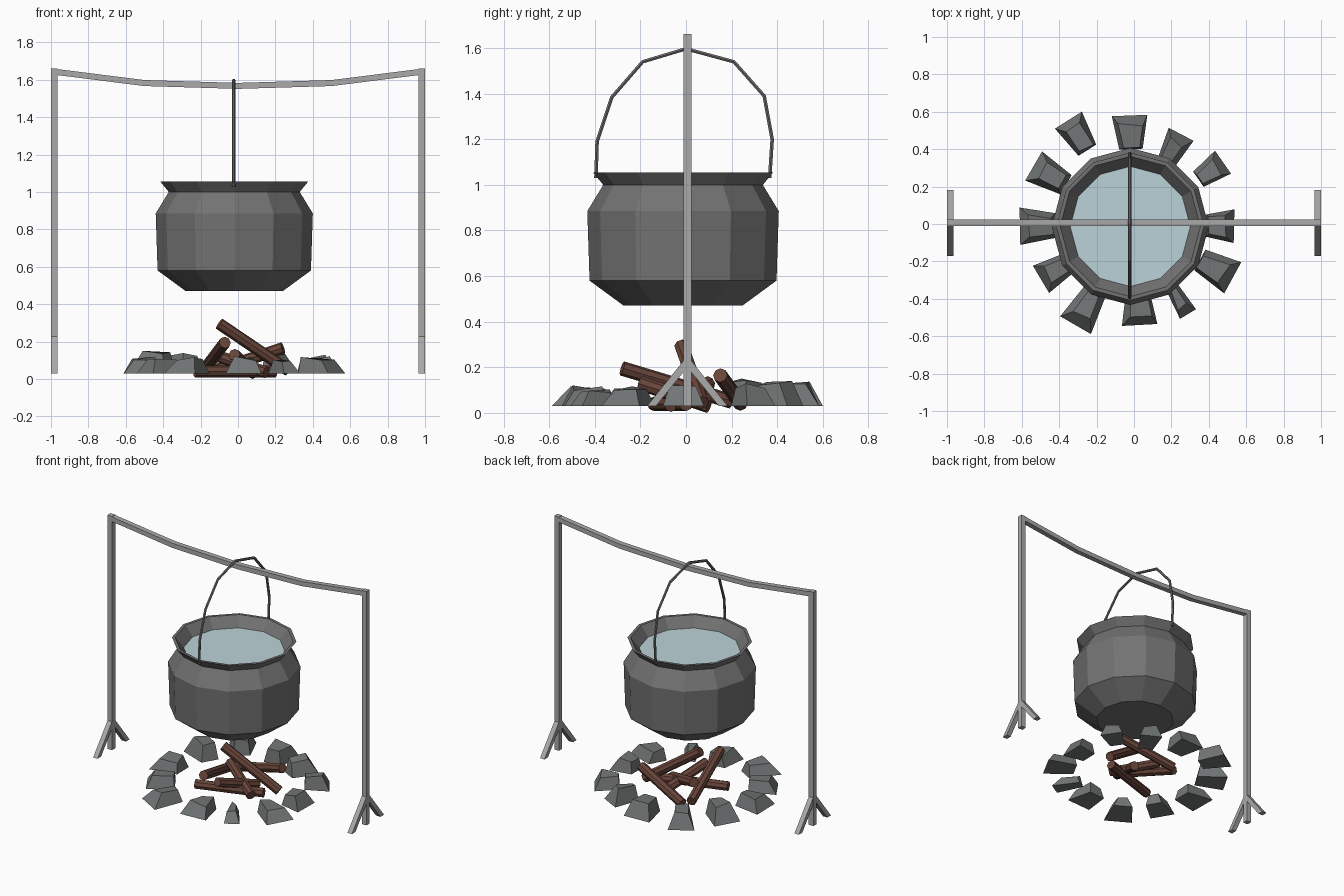
import bpy, bmesh, math, random
from mathutils import Vector, Matrix

random.seed(4)
if "Cube" in bpy.data.objects:
    bpy.data.objects.remove(bpy.data.objects["Cube"], do_unlink=True)


def make_material(name, r, g, b):
    mat = bpy.data.materials.new(name)
    mat.use_nodes = True
    mat.diffuse_color = (r, g, b, 1)
    mat.node_tree.nodes["Principled BSDF"].inputs["Base Color"].default_value = (r, g, b, 1)
    return mat


STEEL = make_material("light steel", .40, .40, .40)
IRON = make_material("dark iron", .17, .17, .17)
STONE = make_material("grey stone", .17, .18, .18)
WOOD = make_material("brown wood", .14, .06, .042)
WATER = make_material("pale water", .50, .65, .69)


def finish(name, bm, mat):
    bmesh.ops.recalc_face_normals(bm, faces=bm.faces)
    mesh = bpy.data.meshes.new(name)
    bm.to_mesh(mesh)
    bm.free()
    mesh.materials.append(mat)
    obj = bpy.data.objects.new(name, mesh)
    bpy.context.collection.objects.link(obj)
    return obj


def skin_rings(name, rings, mat, cap_start=True, cap_end=True):
    """Join a run of equal-sized closed rings of points into one solid."""
    bm = bmesh.new()
    loops = [[bm.verts.new(p) for p in ring] for ring in rings]
    n = len(loops[0])
    for a, b in zip(loops, loops[1:]):
        for i in range(n):
            j = (i + 1) % n
            bm.faces.new((a[i], a[j], b[j], b[i]))
    if cap_start:
        bm.faces.new(loops[0])
    if cap_end:
        bm.faces.new(loops[-1])
    return finish(name, bm, mat)


def circle(x, y, z, r, sides=12):
    return [(x + r * math.cos(math.tau * i / sides),
             y + r * math.sin(math.tau * i / sides), z) for i in range(sides)]


# Cauldron: faceted lathe with a flared rim and inner lip
PX, PY = -.02, -.013
profile = [(.26, .47), (.41, .58), (.42, .885), (.35, 1.0), (.395, 1.055),
           (.375, 1.055), (.32, .985), (.32, .96)]
skin_rings("cauldron", [circle(PX, PY, z, r) for r, z in profile], IRON, cap_end=False)

# Water surface
bm = bmesh.new()
bm.faces.new([bm.verts.new(p) for p in circle(PX, PY, .987, .321)])
finish("water", bm, WATER)

# Bail handle arching over the crossbar
path = [(-.395, 1.03), (-.39, 1.19), (-.325, 1.385), (-.19, 1.54), (0, 1.597),
        (.21, 1.54), (.343, 1.39), (.378, 1.2), (.367, 1.03)]
rings = []
for i, (y, z) in enumerate(path):
    before, after = path[max(i - 1, 0)], path[min(i + 1, len(path) - 1)]
    along = Vector((0, after[0] - before[0], after[1] - before[1])).normalized()
    side = Vector((1, 0, 0)).cross(along)
    rings.append([Vector((-.023, y, z)) + .009 * (math.cos(a) * Vector((1, 0, 0)) + math.sin(a) * side)
                  for a in (math.tau * k / 6 for k in range(6))])
skin_rings("handle", rings, IRON)

# Sagging crossbar
Y0, HALF = .006, .018
rings = []
for x, z in [(-1, 1.645), (-.5, 1.582), (0, 1.567), (.5, 1.582), (1, 1.645)]:
    rings.append([(x, Y0 + sy * HALF, z + sz * .016)
                  for sy, sz in ((-1, -1), (1, -1), (1, 1), (-1, 1))])
skin_rings("crossbar", rings, STEEL)

# Posts, each with a pair of splayed feet
for label, s in (("left", 1), ("right", -1)):
    square = [(s * .982 + i * .018, Y0 + j * HALF) for i, j in ((-1, -1), (1, -1), (1, 1), (-1, 1))]
    skin_rings(label + "_post", [[(x, y, z) for x, y in square] for z in (.03, 1.66)], STEEL)
    for end, d in (("front", -1), ("back", 1)):
        outline = [(0, .25), (0, .2), (.138, .03), (.177, .03)]
        skin_rings(label + "_" + end + "_foot",
                   [[(s * (.982 + w), Y0 + d * y, z) for y, z in outline] for w in (-.017, .017)],
                   STEEL)

# Ring of rough stones: centre x, centre y, width, depth, height
stones = [(-.02, .49, .19, .18, .10), (-.30, .475, .17, .19, .10), (-.45, .26, .18, .2, .11),
          (-.515, -.01, .2, .19, .08), (-.42, -.25, .17, .18, .08), (-.26, -.45, .19, .21, .08),
          (.025, -.45, .19, .18, .08), (.24, -.4, .1, .19, .07), (.44, -.24, .19, .2, .08),
          (.46, -.01, .18, .15, .08), (.41, .285, .15, .16, .09), (.21, .40, .15, .18, .10)]
for n, (x, y, w, d, h) in enumerate(stones):
    # local +x points away from the fire
    turn = Matrix.Translation((x, y, .03)) @ Matrix.Rotation(math.atan2(y, x), 4, 'Z')
    jitter = lambda: random.uniform(-.012, .012)
    base = [(-d / 2, -w * .33), (d / 2, -w / 2), (d / 2, w / 2), (-d / 2, w * .33)]
    top = [(-d * .42, -w * .2), (d * .22, -w * .3), (d * .22, w * .3), (-d * .42, w * .2)]
    low = [turn @ Vector((a, b, 0)) for a, b in base]
    high = [turn @ Vector((a + jitter(), b + jitter(), h + jitter())) for a, b in top]
    skin_rings("stone_%d" % (n + 1), [low, high], STONE)

# Crossed firewood logs: end points
logs = [((-.10, -.02, .295), (.27, .07, .045)),
        ((.24, .15, .165), (-.14, .24, .04)),
        ((-.07, -.28, .195), (-.18, .20, .05)),
        ((-.23, -.14, .04), (.20, 0, .04)),
        ((.15, -.07, .035), (-.13, .10, .13)),
        ((-.02, -.20, .13), (.08, .10, .031))]
for n, (start, end) in enumerate(logs):
    a, b = Vector(start), Vector(end)
    spin = (b - a).to_track_quat('Z', 'Y').to_matrix()
    ring = [spin @ Vector(p) for p in circle(0, 0, 0, .032, 8)]
    skin_rings("log_%d" % (n + 1), [[p + a for p in ring], [p + b for p in ring]], WOOD)
